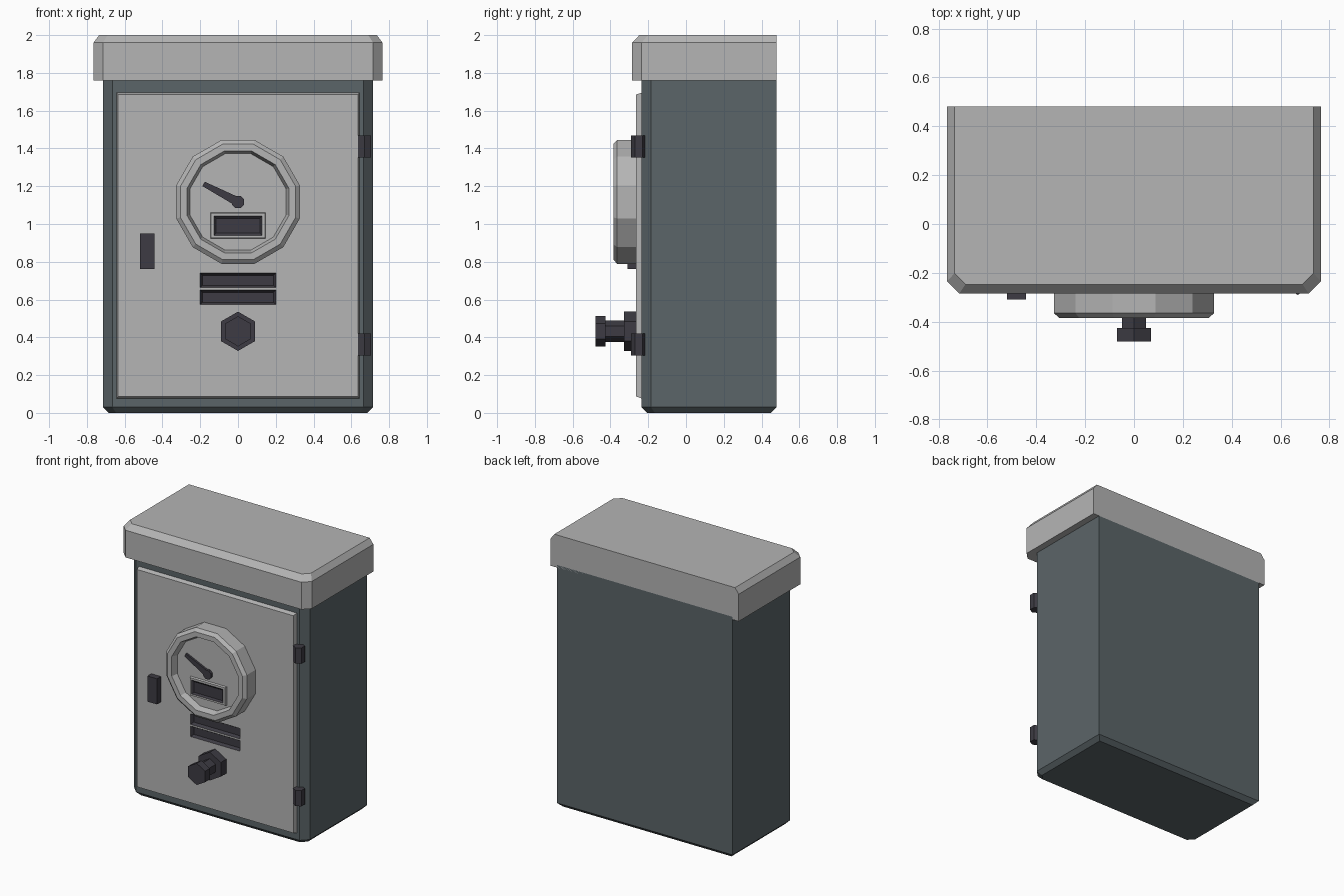
import bpy, bmesh, math
from mathutils import Vector

if "Cube" in bpy.data.objects:
    bpy.data.objects.remove(bpy.data.objects["Cube"])


def material(name, rgb):
    m = bpy.data.materials.new(name)
    m.diffuse_color = (*rgb, 1)
    m.use_nodes = True
    m.node_tree.nodes["Principled BSDF"].inputs["Base Color"].default_value = m.diffuse_color
    return m


LIGHT = material("light_grey", (0.46, 0.46, 0.46))
BODY = material("slate_grey", (0.105, 0.13, 0.14))
DARK = material("dark_grey", (0.047, 0.044, 0.056))


def loft(name, rings, mats, recess=(), inset=0.012, depth=0.02):
    """Skin closed rings with capped ends; optional rectangular recesses in the front."""
    bm = bmesh.new()
    vs = [[bm.verts.new(p) for p in r] for r in rings]
    n = len(rings[0])
    for a, b in zip(vs, vs[1:]):
        for i in range(n):
            j = (i + 1) % n
            bm.faces.new((a[i], a[j], b[j], b[i]))
    bm.faces.new(vs[0])
    bm.faces.new(vs[-1])
    bmesh.ops.recalc_face_normals(bm, faces=bm.faces)
    if recess:
        # cut the front along the recess borders, then inset and push in
        for x0, x1, z0, z1 in recess:
            for co, no in (((x0, 0, 0), (1, 0, 0)), ((x1, 0, 0), (1, 0, 0)),
                           ((0, 0, z0), (0, 0, 1)), ((0, 0, z1), (0, 0, 1))):
                bmesh.ops.bisect_plane(bm, geom=bm.verts[:] + bm.edges[:] + bm.faces[:],
                                       plane_co=co, plane_no=no, dist=1e-5)
        bm.normal_update()
        for x0, x1, z0, z1 in recess:
            hit = []
            for f in bm.faces:
                c = f.calc_center_median()
                if f.normal.y < -0.9 and x0 < c.x < x1 and z0 < c.z < z1:
                    hit.append(f)
            rim = bmesh.ops.inset_region(bm, faces=hit, thickness=inset,
                                         use_even_offset=True)["faces"]
            for v in {v for f in hit for v in f.verts}:
                v.co.y += depth
            for f in hit + rim:
                f.material_index = 1
        bm.normal_update()
    me = bpy.data.meshes.new(name)
    bm.to_mesh(me)
    bm.free()
    for m in mats:
        me.materials.append(m)
    ob = bpy.data.objects.new(name, me)
    bpy.context.collection.objects.link(ob)
    return ob


def plan(w, y0, y1, c, z):
    """Plan outline with chamfered front corners."""
    return [(-w, y1, z), (-w, y0 + c, z), (-w + c, y0, z),
            (w - c, y0, z), (w, y0 + c, z), (w, y1, z)]


def rect(x0, x1, z0, z1, y):
    return [(x0, y, z0), (x1, y, z0), (x1, y, z1), (x0, y, z1)]


def ngon(cz, r, n, y, rot=0.0):
    return [(r * math.cos(rot + math.tau * i / n), y, cz + r * math.sin(rot + math.tau * i / n))
            for i in range(n)]


# Cabinet and rain cover
loft("cabinet", [plan(0.685, -0.205, 0.45, 0.04, 0), plan(0.715, -0.235, 0.48, 0.05, 0.03),
                 plan(0.715, -0.235, 0.48, 0.05, 1.78)], [BODY])
loft("lid", [plan(0.765, -0.285, 0.48, 0.05, 1.76), plan(0.765, -0.285, 0.48, 0.05, 1.96),
             plan(0.735, -0.247, 0.48, 0.045, 2.0)], [LIGHT])

# Door with two recessed vents
loft("door", [rect(-0.645, 0.645, 0.075, 1.697, -0.23), rect(-0.635, 0.635, 0.087, 1.685, -0.265)],
     [LIGHT, DARK], recess=[(-0.2, 0.2, 0.663, 0.74), (-0.2, 0.2, 0.573, 0.65)])

# Twelve-sided gauge housing with sunken dial
gz = 1.117
loft("gauge_housing", [ngon(gz, r, 12, y, math.radians(15)) for r, y in
                       ((0.339, -0.255), (0.339, -0.365), (0.316, -0.385),
                        (0.279, -0.385), (0.264, -0.34))], [LIGHT])

# Counter window on the dial
loft("counter_window", [rect(-0.148, 0.148, 0.922, 1.062, -0.335),
                        rect(-0.143, 0.143, 0.927, 1.057, -0.355)],
     [LIGHT, DARK], recess=[(-0.128, 0.128, 0.94, 1.042)], inset=0.012, depth=0.01)

# Pointer: hub and tapered needle
loft("needle_hub", [ngon(gz, 0.035, 8, y, math.radians(22.5)) for y in (-0.335, -0.36)], [DARK])
hub, tip = Vector((0, 0, gz)), Vector((-0.182, 0, 1.212))
side = Vector((0, 1, 0)).cross(tip - hub).normalized()
blade = [hub + side * 0.024, tip + side * 0.013, tip - side * 0.013, hub - side * 0.024]
loft("needle", [[p + Vector((0, y, 0)) for p in blade] for y in (-0.335, -0.355)], [DARK])

# Door latch
loft("latch", [rect(-0.52, -0.442, 0.762, 0.95, y) for y in (-0.26, -0.31)], [DARK])

# Hexagonal knob: base, shaft, head
for name, r, y0, y1 in (("knob_base", 0.104, -0.26, -0.328), ("knob_shaft", 0.056, -0.32, -0.435),
                        ("knob_head", 0.08, -0.425, -0.48)):
    loft(name, [ngon(0.432, r, 6, y, math.radians(30)) for y in (y0, y1)], [DARK])

# Hinge barrels
for name, z0, z1 in (("upper_hinge", 1.352, 1.468), ("lower_hinge", 0.304, 0.42)):
    loft(name, [[(0.67 + 0.04 * math.sin(math.tau * i / 6), -0.25 - 0.04 * math.cos(math.tau * i / 6), z)
                 for i in range(6)] for z in (z0, z1)], [DARK])
